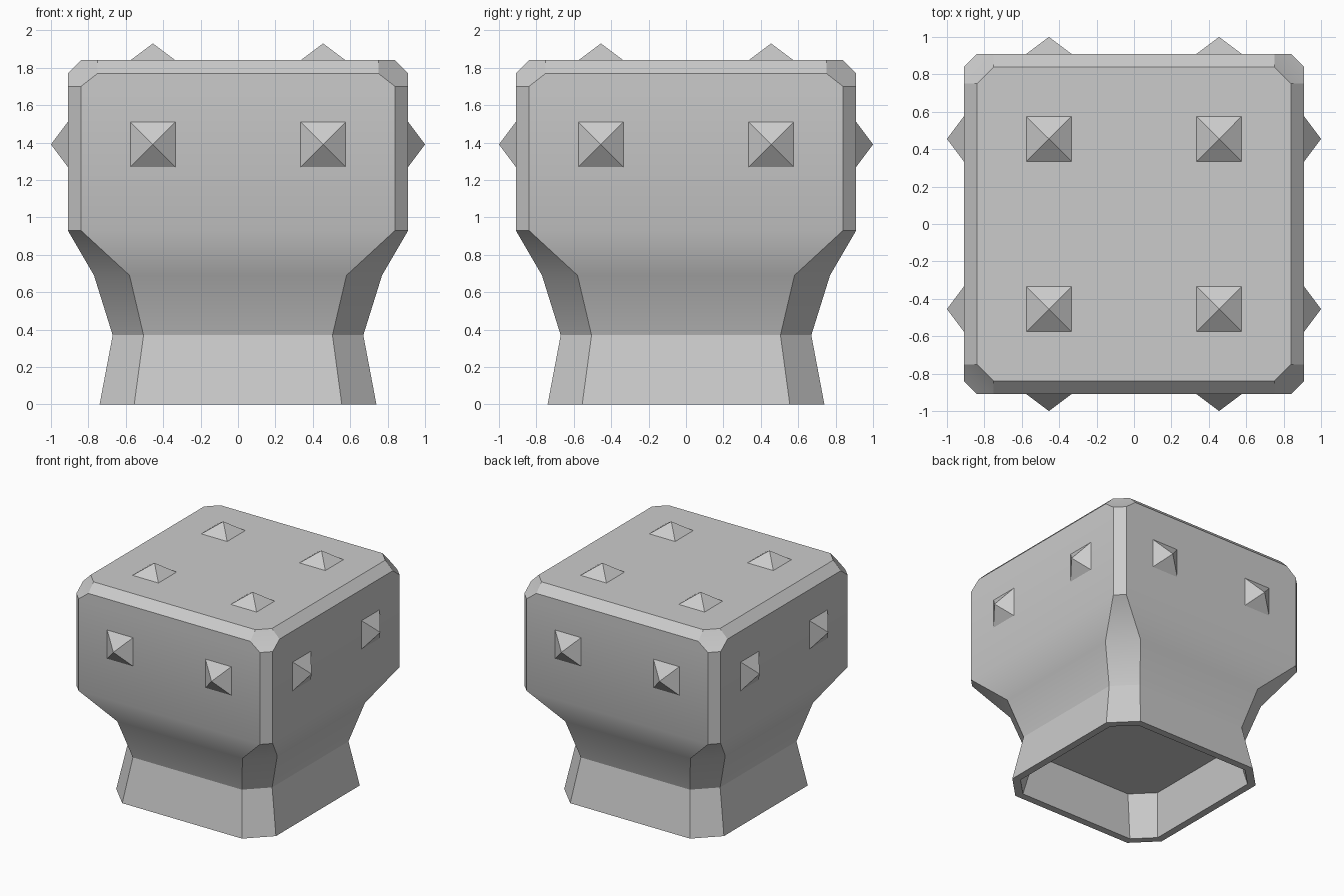
import bpy, bmesh, math
from mathutils import Matrix, Vector

if "Cube" in bpy.data.objects:
    bpy.data.objects.remove(bpy.data.objects["Cube"])


def finish(bm, name):
    mesh = bpy.data.meshes.new(name)
    bm.to_mesh(mesh)
    bm.free()
    obj = bpy.data.objects.new(name, mesh)
    bpy.context.collection.objects.link(obj)
    return obj


def octagon(bm, h, f, z):
    """Chamfered square ring: half width h, half length of flat side f."""
    pts = [(h, -f), (h, f), (f, h), (-f, h), (-h, f), (-h, -f), (-f, -h), (f, -h)]
    return [bm.verts.new((x, y, z)) for x, y in pts]


# hammer head body: socket ceiling, inner rim, outer profile, top (h, f, z)
profile = [(0.62, 0.46, 0.34), (0.68, 0.53, 0.0), (0.74, 0.555, 0.0),
           (0.67, 0.505, 0.37), (0.77, 0.58, 0.69), (0.91, 0.84, 0.93),
           (0.91, 0.84, 1.70), (0.91, 0.75, 1.77), (0.84, 0.75, 1.84)]
bm = bmesh.new()
rings = [octagon(bm, *p) for p in profile]
for a, b in zip(rings, rings[1:]):
    for i in range(8):
        j = (i + 1) % 8
        bm.faces.new((a[i], a[j], b[j], b[i]))
bm.faces.new(rings[0])
bm.faces.new(rings[-1])
bmesh.ops.recalc_face_normals(bm, faces=bm.faces)

# smooth the flare of the neck, keep chamfers and the waist crisp
for face in bm.faces:
    face.smooth = True
waist = set(rings[3])
for e in bm.edges:
    at_waist = e.verts[0] in waist and e.verts[1] in waist
    e.smooth = e.calc_face_angle(0) < math.radians(32) and not at_waist
    v0, v1 = e.verts
    if abs(v0.co.z - v1.co.z) > 0.2:   # upright chamfer edges
        e.smooth = False
finish(bm, "head_body")


# pyramid spikes on the top and the four sides
def spike(name, centre, normal):
    bm = bmesh.new()
    rot = Vector(normal).to_track_quat('Z', 'Y').to_matrix().to_4x4()
    place = Matrix.Translation(Vector(centre) + Vector(normal) * 0.045)
    bmesh.ops.create_cone(bm, cap_ends=True, segments=4, radius1=0.12 * math.sqrt(2),
                          radius2=0, depth=0.09,
                          matrix=place @ rot @ Matrix.Rotation(math.pi / 4, 4, 'Z'))
    bmesh.ops.remove_doubles(bm, verts=bm.verts, dist=1e-4)
    finish(bm, name)


for sx in (-0.455, 0.455):
    for sy in (-0.455, 0.455):
        spike("top_spike", (sx, sy, 1.84), (0, 0, 1))
    for s in (-1, 1):
        spike("front_back_spike", (sx, s * 0.91, 1.39), (0, s, 0))
        spike("side_spike", (s * 0.91, sx, 1.39), (s, 0, 0))
